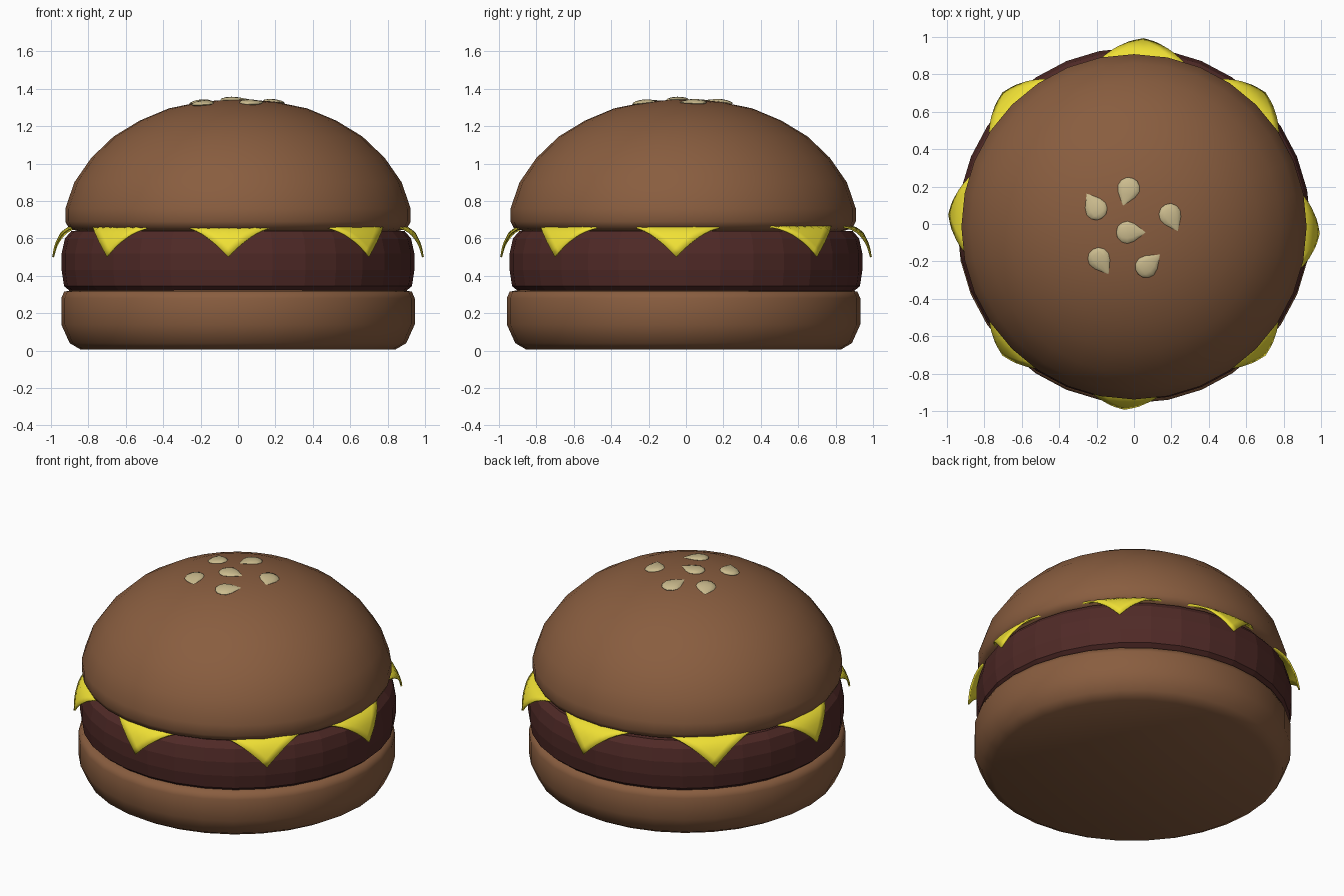
import bpy, bmesh, math
from mathutils import Vector, Matrix

if "Cube" in bpy.data.objects:
    bpy.data.objects.remove(bpy.data.objects["Cube"])


def material(name, rgb):
    m = bpy.data.materials.new(name)
    m.diffuse_color = (*rgb, 1)
    m.use_nodes = True
    m.node_tree.nodes["Principled BSDF"].inputs["Base Color"].default_value = m.diffuse_color
    return m


BUN = material("bread", (0.25, 0.11, 0.05))
MEAT = material("meat", (0.08, 0.023, 0.02))
CHEESE = material("cheese", (0.87, 0.75, 0.035))
SEED = material("sesame", (0.6, 0.5, 0.27))


def finish(bm, name, mat, angle):
    bmesh.ops.recalc_face_normals(bm, faces=bm.faces)
    me = bpy.data.meshes.new(name)
    bm.to_mesh(me)
    bm.free()
    me.materials.append(mat)
    ob = bpy.data.objects.new(name, me)
    bpy.context.collection.objects.link(ob)
    bpy.ops.object.select_all(action='DESELECT')
    ob.select_set(True)
    bpy.context.view_layer.objects.active = ob
    if angle:
        bpy.ops.object.shade_smooth_by_angle(angle=math.radians(angle))
    return ob


def lathe(profile, steps):
    """Spin an (r, z) profile that starts and ends on the axis."""
    bm = bmesh.new()
    vs = [bm.verts.new((r, 0, z)) for r, z in profile]
    es = [bm.edges.new(p) for p in zip(vs, vs[1:])]
    bmesh.ops.spin(bm, geom=vs + es, cent=(0, 0, 0), axis=(0, 0, 1),
                   angle=math.tau, steps=steps, use_duplicate=False)
    bmesh.ops.remove_doubles(bm, verts=bm.verts, dist=1e-4)
    return bm


# Buns and patty
bottom = [(0, 0.005), (0.84, 0.005), (0.90, 0.04), (0.945, 0.14),
          (0.945, 0.28), (0.93, 0.315), (0.88, 0.325), (0, 0.325)]
patty = [(0, 0.32), (0.90, 0.32), (0.93, 0.345), (0.943, 0.43),
         (0.943, 0.52), (0.925, 0.60), (0.89, 0.64), (0, 0.645)]
top = [(0, 0.64), (0.86, 0.64), (0.905, 0.655), (0.923, 0.69), (0.923, 0.76),
       (0.875, 0.90), (0.785, 1.03), (0.665, 1.145), (0.525, 1.23),
       (0.37, 1.295), (0.20, 1.33), (0.09, 1.339), (0, 1.342)]
for name, prof, mat, ang, y in (("bottom_bun", bottom, BUN, 60, -0.013),
                                ("patty", patty, MEAT, 0, 0),
                                ("top_bun", top, BUN, 60, -0.015)):
    finish(lathe(prof, 32), name, mat, ang).location.y = y


# Cheese slices: flat squares whose corners droop over the patty
DROOP = [(0.86, 0.672), (0.915, 0.66), (0.95, 0.63), (0.98, 0.57), (0.996, 0.495)]


def droop(rho):
    if rho <= DROOP[0][0]:
        return rho, DROOP[0][1]
    left = rho - DROOP[0][0]
    for a, b in zip(DROOP, DROOP[1:]):
        a, b = Vector(a), Vector(b)
        d = (b - a).length
        if left <= d or tuple(b) == tuple(Vector(DROOP[-1])):
            return tuple(a.lerp(b, left / d))
        left -= d


for name, turn, lift in (("cheese_lower", 42, 0), ("cheese_upper", 0, 0.003)):
    bm = bmesh.new()
    bmesh.ops.create_grid(bm, x_segments=40, y_segments=40, size=0.778,
                          matrix=Matrix.Rotation(math.radians(turn), 4, 'Z'))
    for v in bm.verts:
        rho = v.co.xy.length
        r, z = droop(rho)
        k = r / rho if rho > 1e-6 else 1
        v.co = (v.co.x * k, v.co.y * k, z + lift)
    ob = finish(bm, name, CHEESE, 40)
    mod = ob.modifiers.new("thickness", 'SOLIDIFY')
    mod.thickness = 0.01


# Sesame seeds: flattened teardrops lying on the dome (x, y, pointing angle)
tear = [(0, -0.065), (0.03, -0.058), (0.052, -0.035), (0.06, -0.005),
        (0.048, 0.03), (0.022, 0.065), (0, 0.092)]
for i, (x, y, a) in enumerate([(-0.03, -0.045, 0), (-0.03, 0.185, -108),
                               (-0.205, 0.085, 122), (0.195, 0.045, -65),
                               (-0.185, -0.19, -58), (0.07, -0.225, 42)]):
    bm = lathe(tear, 12)
    p = Vector((x, y + 0.015))
    normal = Vector((p.x * 0.6, p.y * 0.6, 1)).normalized()
    tilt = Vector((0, 0, 1)).rotation_difference(normal).to_matrix().to_4x4()
    z = 1.342 - 0.32 * p.length_squared
    bm.transform(Matrix.Translation((x, y, z)) @ tilt
                 @ Matrix.Rotation(math.radians(a), 4, 'Z')
                 @ Matrix.Diagonal((1, 1, 0.27, 1))
                 @ Matrix.Rotation(math.pi / 2, 4, 'Y'))
    finish(bm, f"sesame_seed_{i + 1}", SEED, 40)
